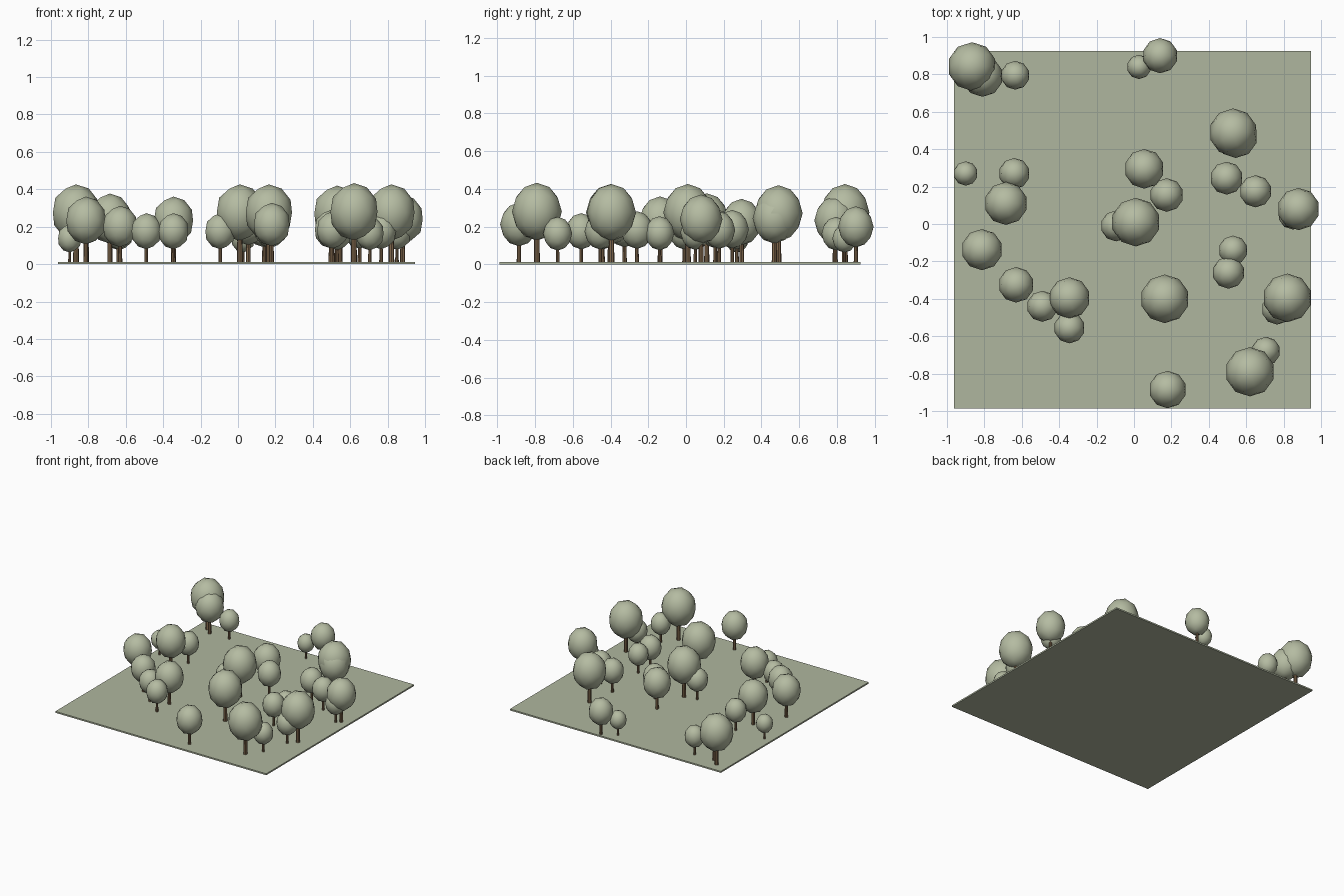
import bpy, bmesh, math
from mathutils import Matrix

if "Cube" in bpy.data.objects:
    bpy.data.objects.remove(bpy.data.objects["Cube"])


def material(name, rgb):
    m = bpy.data.materials.new(name)
    m.diffuse_color = (*rgb, 1)
    m.use_nodes = True
    m.node_tree.nodes["Principled BSDF"].inputs["Base Color"].default_value = m.diffuse_color
    return m


LEAF = material("sage_leaf", (0.46, 0.50, 0.36))
GRASS = material("sage_grass", (0.43, 0.47, 0.345))
BARK = material("brown_bark", (0.22, 0.14, 0.075))


def finish(bm, name, mat, smooth=False):
    me = bpy.data.meshes.new(name)
    bm.to_mesh(me)
    bm.free()
    me.materials.append(mat)
    for p in me.polygons:
        p.use_smooth = smooth
    ob = bpy.data.objects.new(name, me)
    bpy.context.collection.objects.link(ob)
    return ob


# Thin square lawn
T = 0.012
bm = bmesh.new()
bmesh.ops.create_cube(bm, size=1, matrix=Matrix.Translation((-0.008, -0.031, T / 2))
                      @ Matrix.Diagonal((1.91, 1.912, T, 1)))
finish(bm, "lawn", GRASS)


# Tree: tapered trunk and tall rounded crown, all proportional to crown radius
def tree(i, x, y, r):
    base, mid = T, 2.12 * r
    bm = bmesh.new()
    bmesh.ops.create_cone(bm, cap_ends=True, segments=8, radius1=0.12 * r, radius2=0.09 * r,
                          depth=mid - base,
                          matrix=Matrix.Translation((x, y, (mid + base) / 2)))
    finish(bm, f"trunk_{i}", BARK)
    bm = bmesh.new()
    bmesh.ops.create_icosphere(bm, subdivisions=2, radius=1,
                               matrix=Matrix.Translation((x, y, mid))
                               @ Matrix.Diagonal((r, r, 1.16 * r, 1)))
    finish(bm, f"crown_{i}", LEAF, True)


# Tree layout: x, y, crown radius
TREES = [
    (-.866, .842, .13), (-.81, .79, .11), (-.635, .795, .077), (.027, .84, .065),
    (.14, .90, .094), (.53, .49, .128), (.545, .468, .115), (-.90, .27, .065),
    (-.64, .27, .083), (-.685, .11, .115), (.055, .295, .106), (.175, .155, .09),
    (.01, .01, .13), (-.095, -.01, .083), (.495, .245, .088), (.65, .175, .086),
    (.88, .08, .113), (.85, .05, .08), (-.813, -.137, .11), (-.63, -.325, .095),
    (-.49, -.44, .083), (-.345, -.395, .11), (-.345, -.555, .083), (.53, -.14, .078),
    (.505, -.26, .086), (.165, -.40, .13), (.82, -.395, .13), (.765, -.455, .083),
    (.705, -.68, .077), (.62, -.79, .132), (.18, -.885, .10),
]
for i, (x, y, r) in enumerate(TREES, 1):
    tree(i, x, y, r)
